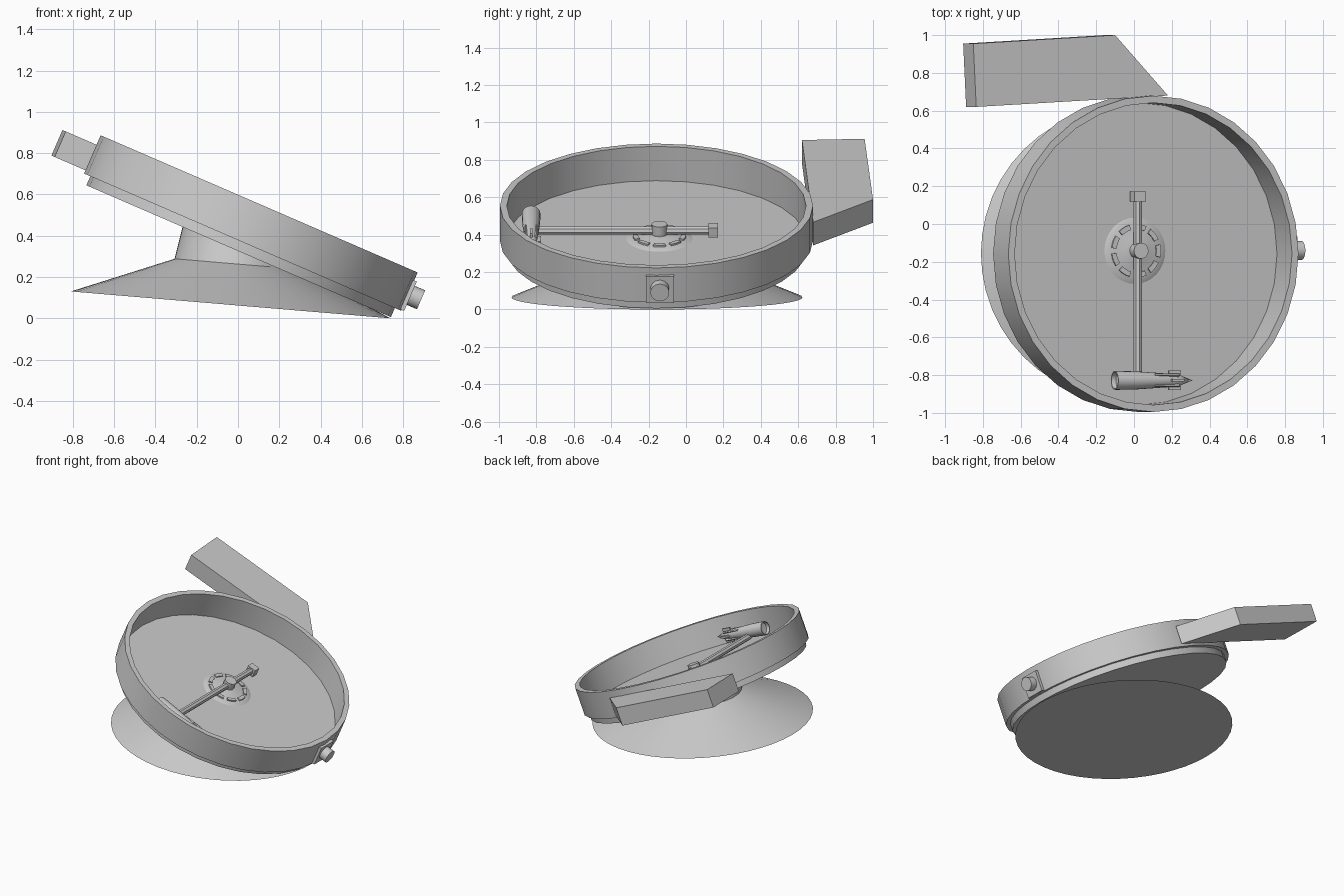
import bpy, bmesh
from math import pi, cos, sin, radians
from mathutils import Matrix, Vector

if "Cube" in bpy.data.objects:
    bpy.data.objects.remove(bpy.data.objects["Cube"])

# Local frames: tilted dish (u, v, w) and slightly tilted foot
DISH = Matrix.Translation((0.023, -0.158, 0.371)) @ Matrix.Rotation(radians(23.4), 4, 'Y')
FOOT = Matrix.Translation((-0.035, -0.155, 0.065)) @ Matrix.Rotation(radians(4.8), 4, 'Y')
ALONG_X = Matrix.Rotation(pi / 2, 4, 'Y')     # turns a z axis into +u
ALONG_Y = Matrix.Rotation(-pi / 2, 4, 'X')    # turns a z axis into +v


def finish(name, bm, mat, smooth=True):
    bmesh.ops.remove_doubles(bm, verts=bm.verts, dist=1e-5)
    bmesh.ops.recalc_face_normals(bm, faces=bm.faces)
    me = bpy.data.meshes.new(name)
    bm.to_mesh(me)
    bm.free()
    ob = bpy.data.objects.new(name, me)
    ob.matrix_world = mat
    bpy.context.collection.objects.link(ob)
    if smooth:
        bpy.ops.object.select_all(action='DESELECT')
        ob.select_set(True)
        bpy.context.view_layer.objects.active = ob
        bpy.ops.object.shade_smooth_by_angle(angle=radians(30))
    return ob


def lathe(name, profile, n, mat, closed=False, smooth=True):
    """Revolve (radius, height) points around local z."""
    bm = bmesh.new()
    rings = []
    for r, h in profile:
        if r == 0:
            rings.append([bm.verts.new((0, 0, h))] * n)
        else:
            rings.append([bm.verts.new((r * cos(2 * pi * i / n), r * sin(2 * pi * i / n), h))
                          for i in range(n)])
    pairs = list(zip(rings, rings[1:]))
    if closed:
        pairs.append((rings[-1], rings[0]))
    for a, b in pairs:
        for i in range(n):
            j = (i + 1) % n
            quad = list(dict.fromkeys((a[i], a[j], b[j], b[i])))
            bm.faces.new(quad)
    return finish(name, bm, mat, smooth)


def prism(name, outline, lo, hi, mat):
    """Extrude a flat outline from height lo to hi."""
    bm = bmesh.new()
    face = bm.faces.new([bm.verts.new((x, y, lo)) for x, y in outline])
    ext = bmesh.ops.extrude_face_region(bm, geom=[face])
    vs = [g for g in ext['geom'] if isinstance(g, bmesh.types.BMVert)]
    bmesh.ops.translate(bm, verts=vs, vec=(0, 0, hi - lo))
    return finish(name, bm, mat, smooth=False)


def box(name, u, v, w, mat=DISH):
    return prism(name, [(u[0], v[0]), (u[1], v[0]), (u[1], v[1]), (u[0], v[1])], w[0], w[1], mat)


# Dish: floor slab and surrounding rim
lathe("dish_floor", [(0, -0.05), (0.804, -0.05), (0.804, 0), (0, 0)], 32, DISH)
lathe("dish_rim", [(0.80, -0.002), (0.837, -0.002), (0.837, 0.2), (0.80, 0.2)], 32, DISH, closed=True)

# Foot: wide cone with a neck whose top ring is trimmed to the dish slab
foot = lathe("foot_cone", [(0, 0), (0.778, 0), (0.29, 0.2), (0.26, 0.354)], 48, FOOT)
axis = FOOT.to_3x3() @ Vector((0, 0, 1))
normal = DISH.to_3x3() @ Vector((0, 0, 1))
to_dish = DISH.inverted() @ FOOT
for vert in foot.data.vertices:
    if vert.co.z > 0.3:
        vert.co.z += (-0.02 - (to_dish @ vert.co).z) / axis.dot(normal)

# Side arm block behind the dish
prism("side_block", [(-1.017, 1.113), (-1.0, 0.778), (0.106, 0.838), (-0.199, 1.158)], 0.015, 0.15, DISH)

# Knob on its plate
box("knob_plate", (0.80, 0.851), (-0.057, 0.093), (0.003, 0.157))
lathe("knob", [(0, 0.84), (0.05, 0.84), (0.05, 0.905), (0, 0.905)], 24,
      DISH @ Matrix.Translation((0, 0.018, 0.085)) @ ALONG_X)

# Hub in the middle of the dish, with a circle of raised segments
HUB = DISH @ Matrix.Translation((-0.02, 0.016, 0))
lathe("hub_plate", [(0.18, -0.002), (0.15, 0.012), (0.11, 0.014), (0.07, 0.026), (0, 0.032)], 32, HUB)
for k in range(9):
    angles = [2 * pi * k / 9 + radians(a) for a in (-14, -5, 5, 14)]
    arc = [(0.142 * cos(a), 0.142 * sin(a)) for a in angles]
    arc += [(0.115 * cos(a), 0.115 * sin(a)) for a in reversed(angles)]
    prism("hub_segment_%d" % k, arc, 0.005, 0.022, HUB)
lathe("spindle", [(0, 0), (0.042, 0.0), (0.042, 0.085), (0, 0.085)], 16, HUB)

# Pointer rod and counterweight
lathe("pointer_rod", [(0, -0.64), (0.024, -0.64), (0.024, 0.29), (0, 0.29)], 8,
      DISH @ Matrix.Translation((-0.023, 0, 0.046)) @ ALONG_Y, smooth=False)
box("counterweight", (-0.055, 0.01), (0.278, 0.33), (0.018, 0.076))

# Dart at the end of the rod: hollow tail, tapered body, pointed nose, four fins
DART = DISH @ Matrix.Translation((0, -0.67, 0.077)) @ ALONG_X
lathe("dart_body", [(0, -0.14), (0.042, -0.145), (0.044, -0.17), (0.05, -0.17), (0.048, -0.05),
                    (0.034, 0.17), (0.03, 0.2), (0, 0.28)], 20, DART)
for k in range(4):
    turn = Matrix.Rotation(k * pi / 2, 4, 'Z')
    box("dart_fin_%d" % k, (0.03, 0.052), (-0.007, 0.007), (0.14, 0.21), DART @ turn)
    half = Matrix.Rotation(k * pi / 2 + pi / 4, 4, 'Z')
    box("dart_rib_%d" % k, (0.03, 0.046), (-0.005, 0.005), (0.05, 0.19), DART @ half)
